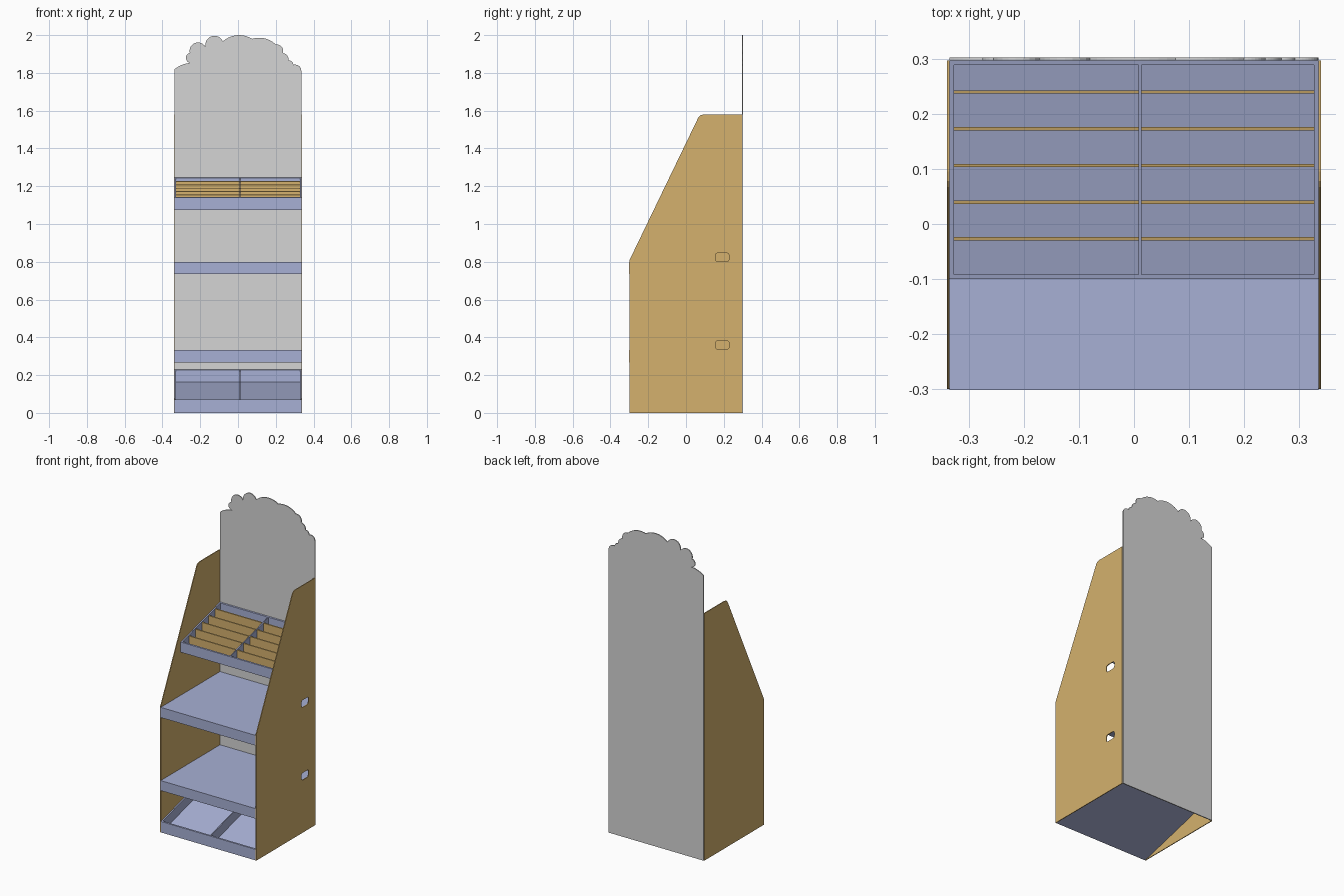
import bpy, bmesh, math
from mathutils import Vector

if "Cube" in bpy.data.objects:
    bpy.data.objects.remove(bpy.data.objects["Cube"], do_unlink=True)


def material(name, color):
    m = bpy.data.materials.new(name)
    m.use_nodes = True
    m.diffuse_color = (*color, 1)
    m.node_tree.nodes["Principled BSDF"].inputs["Base Color"].default_value = (*color, 1)
    return m


GREY = material("light_grey_board", (0.66, 0.66, 0.66))
BLUE = material("soft_blue_board", (0.39, 0.435, 0.66))
TAN = material("tan_board", (0.66, 0.44, 0.155))


def plate(name, loops, axis, start, end, mat):
    """Fill flat outlines (the first is the rim, others are holes), extrude along x or y."""
    def place(a, b):
        return (start, a, b) if axis == "x" else (a, start, b)

    shift = Vector((end - start, 0, 0)) if axis == "x" else Vector((0, end - start, 0))
    bm = bmesh.new()
    edges = []
    for loop in loops:
        vs = [bm.verts.new(place(a, b)) for a, b in loop]
        edges += [bm.edges.new((vs[i - 1], vs[i])) for i in range(len(vs))]
    if len(loops) == 1:
        bm.faces.new(vs)
    else:
        bmesh.ops.triangle_fill(bm, edges=edges, use_beauty=True)
    ext = bmesh.ops.extrude_face_region(bm, geom=bm.faces[:], use_keep_orig=True)
    moved = [g for g in ext["geom"] if isinstance(g, bmesh.types.BMVert)]
    bmesh.ops.translate(bm, verts=moved, vec=shift)
    bmesh.ops.recalc_face_normals(bm, faces=bm.faces[:])
    mesh = bpy.data.meshes.new(name)
    bm.to_mesh(mesh)
    bm.free()
    mesh.materials.append(mat)
    obj = bpy.data.objects.new(name, mesh)
    bpy.context.collection.objects.link(obj)
    return obj


def rounded_rect(y0, y1, z0, z1, r=0.014, n=4):
    pts = []
    for k, (cy, cz) in enumerate([(y1 - r, z1 - r), (y0 + r, z1 - r),
                                  (y0 + r, z0 + r), (y1 - r, z0 + r)]):
        for i in range(n + 1):
            a = math.pi / 2 * (k + i / n)
            pts.append((cy + r * math.cos(a), cz + r * math.sin(a)))
    return pts


def bulge(p, q, sag, n=10):
    """Points of a circular arc from p towards q, swelling to the left by sag."""
    p, q = Vector(p), Vector(q)
    chord = q - p
    left = Vector((-chord.y, chord.x)).normalized()
    half = chord.length / 2
    r = (half * half + sag * sag) / (2 * sag)
    centre = (p + q) / 2 + left * (sag - r)
    sweep = 4 * math.atan2(sag, half)
    a0 = math.atan2(p.y - centre.y, p.x - centre.x)
    return [(centre.x + r * math.cos(a0 - sweep * i / n),
             centre.y + r * math.sin(a0 - sweep * i / n)) for i in range(n)]


# Back panel with a scalloped top edge
W = 0.335
lobes = [(-0.245, 1.853, 0.008), (-0.255, 1.905, 0.026), (-0.172, 1.937, 0.04),
         (-0.08, 1.967, 0.044), (0.075, 1.98, 0.026), (0.2, 1.95, 0.018),
         (0.238, 1.905, 0.016), (0.268, 1.865, 0.01), (0.293, 1.842, 0.008),
         (W, 1.81, 0.014)]
outline = [(W, 0), (-W, 0)]
last = (-W, 1.82)
for x, z, sag in lobes:
    outline += bulge(last, (x, z), sag)
    last = (x, z)
outline.append(last)
plate("back_panel", [outline], "y", 0.297, 0.303, GREY)

# Side panels, the left one with two hand slots
side = [(-0.3, 0), (-0.3, 0.807), (0.06, 1.553), (0.067, 1.567),
        (0.078, 1.576), (0.095, 1.58), (0.297, 1.58), (0.297, 0)]
slots = [rounded_rect(0.156, 0.228, z, z + 0.046) for z in (0.336, 0.801)]
plate("left_side_panel", [side] + slots, "x", W, W + 0.005, TAN)
plate("right_side_panel", [side], "x", -W, -W - 0.005, TAN)

# Flat shelves
for name, z0, z1 in [("lower_shelf", 0.268, 0.332), ("middle_shelf", 0.735, 0.8)]:
    plate(name, [[(-0.302, z0), (0.297, z0), (0.297, z1), (-0.302, z1)]],
          "x", -W, W, BLUE)


def tray(name, y0, z0, z1, height):
    """Sloping tray with upright walls and a middle divider; returns its slab helper."""
    y1, t, floor = 0.297, 0.008, 0.005

    def slab(part, xa, xb, ya, yb, lo, hi, mat=BLUE):
        def base(y):
            return z0 + (z1 - z0) * (y - y0) / (y1 - y0)
        pts = [(ya, base(ya) + lo), (yb, base(yb) + lo),
               (yb, base(yb) + hi), (ya, base(ya) + hi)]
        plate(f"{name}_{part}", [pts], "x", xa, xb, mat)

    slab("floor", -W, W, y0, y1, 0, floor)
    slab("front_lip", -W, W, y0, y0 + t, floor, height)
    slab("rear_wall", -W, W, y1 - t, y1, floor, height)
    slab("right_wall", -W, -W + t, y0 + t, y1 - t, floor, height)
    slab("left_wall", W - t, W, y0 + t, y1 - t, floor, height)
    slab("middle_divider", 0.008, 0.014, y0 + t, y1 - t, floor, height)
    return slab


# Sloping base tray and top tray with cross dividers
tray("base_tray", -0.3, 0, 0.16, 0.07)
slab = tray("top_tray", -0.1, 1.075, 1.18, 0.065)
for i in range(5):
    y = -0.027 + i * 0.0667
    slab(f"right_cross_divider_{i + 1}", -W + 0.008, 0.008, y - 0.003, y + 0.003,
         0.005, 0.061, TAN)
    slab(f"left_cross_divider_{i + 1}", 0.014, W - 0.008, y - 0.003, y + 0.003,
         0.005, 0.061, TAN)
